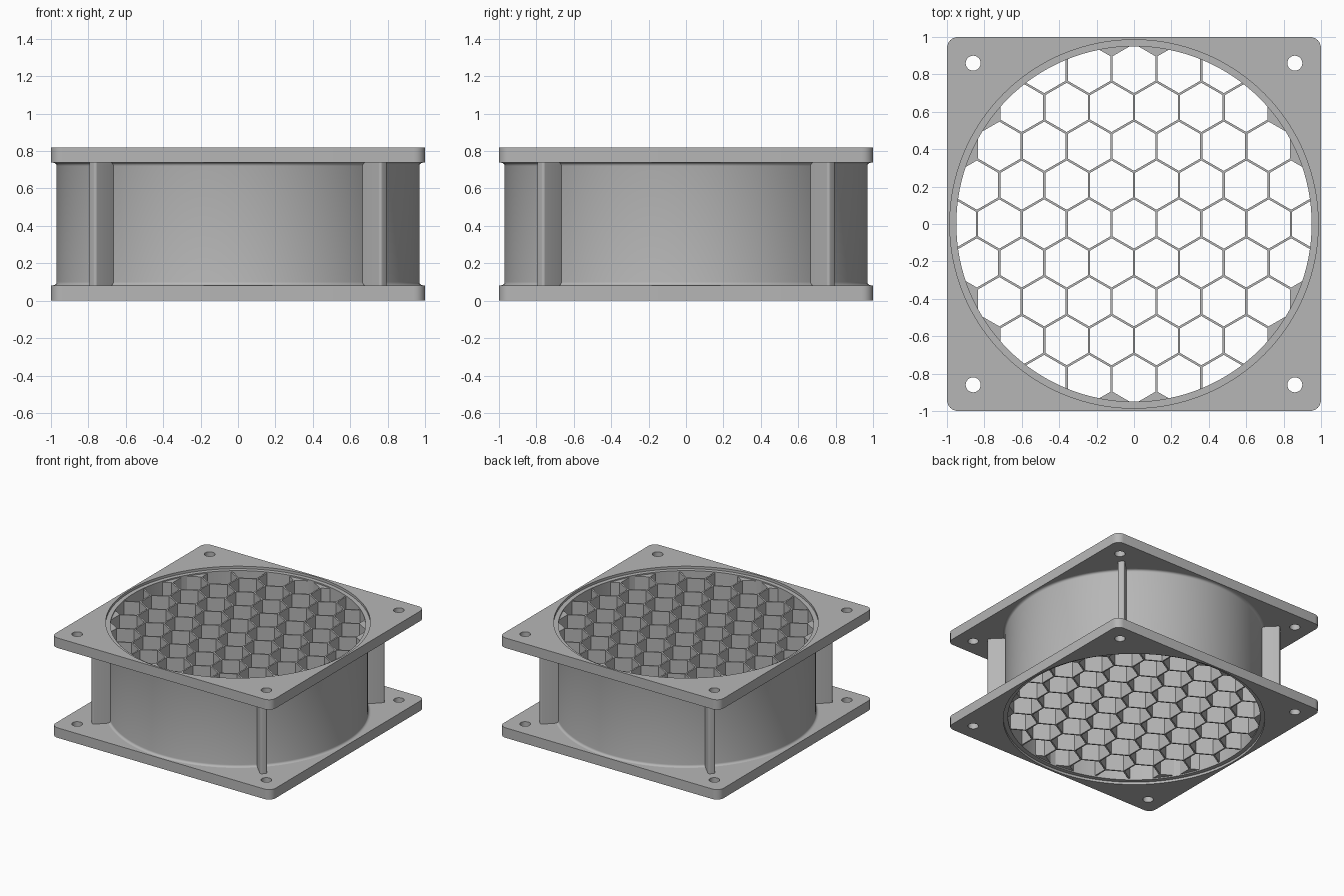
import bpy, bmesh, math
from mathutils import Vector

if "Cube" in bpy.data.objects:
    bpy.data.objects.remove(bpy.data.objects["Cube"], do_unlink=True)

HEIGHT, PLATE = 0.82, 0.082        # overall height, flange thickness
TUBE_IN, TUBE_OUT, RECESS = 0.95, 0.97, 0.985
STEP = 0.02                        # depth of the recessed rim
PITCH, WALL = 0.24, 0.012          # honeycomb spacing and wall thickness
SEG = 128

grey = bpy.data.materials.new("plain grey")
grey.use_nodes = True
grey.diffuse_color = (0.47, 0.47, 0.47, 1)
grey.node_tree.nodes["Principled BSDF"].inputs["Base Color"].default_value = (0.47, 0.47, 0.47, 1)


def circle(x, y, r, n, start=0.0):
    return [(x + r * math.cos(start + math.tau * i / n),
             y + r * math.sin(start + math.tau * i / n)) for i in range(n)]


def rounded_rect(x0, x1, y0, y1, r, n=6):
    pts = []
    corners = [(x1 - r, y1 - r), (x0 + r, y1 - r), (x0 + r, y0 + r), (x1 - r, y0 + r)]
    for k, (cx, cy) in enumerate(corners):
        for i in range(n + 1):
            a = math.pi / 2 * (k + i / n)
            pts.append((cx + r * math.cos(a), cy + r * math.sin(a)))
    return pts


def finish(name, bm):
    bmesh.ops.recalc_face_normals(bm, faces=bm.faces)
    mesh = bpy.data.meshes.new(name)
    bm.to_mesh(mesh)
    bm.free()
    mesh.materials.append(grey)
    obj = bpy.data.objects.new(name, mesh)
    bpy.context.collection.objects.link(obj)
    return obj


def prisms(name, outlines, z0, z1):
    """Extrude each outline from z0 to z1."""
    bm = bmesh.new()
    for pts in outlines:
        face = bm.faces.new([bm.verts.new((x, y, z0)) for x, y in pts])
        ext = bmesh.ops.extrude_face_region(bm, geom=[face], use_keep_orig=True)
        top = [v for v in ext["geom"] if isinstance(v, bmesh.types.BMVert)]
        bmesh.ops.translate(bm, verts=top, vec=Vector((0, 0, z1 - z0)))
    return finish(name, bm)


def lathe(name, profile):
    """Revolve a closed (radius, z) profile about the z axis."""
    bm = bmesh.new()
    rings = [[bm.verts.new((r * math.cos(math.tau * i / SEG),
                            r * math.sin(math.tau * i / SEG), z)) for i in range(SEG)]
             for r, z in profile]
    for k, ring in enumerate(rings):
        nxt = rings[(k + 1) % len(rings)]
        for i in range(SEG):
            j = (i + 1) % SEG
            bm.faces.new((ring[i], ring[j], nxt[j], nxt[i]))
    return finish(name, bm)


def select_only(obj):
    bpy.ops.object.select_all(action='DESELECT')
    obj.select_set(True)
    bpy.context.view_layer.objects.active = obj


def cut(obj, cutter):
    select_only(obj)
    mod = obj.modifiers.new("cut", 'BOOLEAN')
    mod.operation, mod.solver, mod.object = 'DIFFERENCE', 'EXACT', cutter
    bpy.ops.object.modifier_apply(modifier=mod.name)
    bpy.data.objects.remove(cutter, do_unlink=True)


parts = []

# Square flanges with a large bore and four screw holes
for name, z in (("bottom_flange", 0.0), ("top_flange", HEIGHT - PLATE)):
    flange = prisms(name, [rounded_rect(-1, 1, -1, 1, 0.06)], z, z + PLATE)
    holes = [circle(sx * 0.86, sy * 0.86, 0.04, 32) for sx in (-1, 1) for sy in (-1, 1)]
    holes.append(circle(0, 0, RECESS, SEG))
    cut(flange, prisms("hole_cutter", holes, z - 0.1, z + PLATE + 0.1))
    parts.append(flange)

# Round duct with small fillets at the flanges and a stepped rim
fillet = 0.018
lower = [(TUBE_IN, STEP), (RECESS + 0.003, STEP)]
for i in range(5):
    a = math.pi / 2 * i / 4
    lower.append((TUBE_OUT + fillet * (1 - math.sin(a)),
                  PLATE + fillet * (1 - math.cos(a))))
upper = [(r, HEIGHT - z) for r, z in reversed(lower)]
parts.append(lathe("duct_tube", lower + upper))

# Honeycomb core: a solid disc pierced by hexagonal cells
core = prisms("honeycomb_core", [circle(0, 0, TUBE_IN + 0.004, SEG)],
              STEP + 0.01, HEIGHT - STEP - 0.01)
cell_radius = (PITCH - WALL) / math.sqrt(3)
cells = []
for row in range(-5, 6):
    for col in range(-5, 6):
        x = (col + 0.5 * (row % 2)) * PITCH
        y = row * PITCH * math.sqrt(3) / 2
        if math.hypot(x, y) < 1.0:
            cells.append(circle(x, y, cell_radius, 6, math.pi / 6))
cut(core, prisms("cell_cutter", cells, -0.1, HEIGHT + 0.1))
parts.append(core)

# Diagonal ribs joining the flanges at the four corners
for k, name in enumerate(("back_left", "back_right", "front_right", "front_left")):
    rib = prisms(name + "_rib", [rounded_rect(0.955, 1.105, -0.027, 0.027, 0.014)],
                 PLATE - 0.01, HEIGHT - PLATE + 0.01)
    rib.rotation_euler.z = math.pi / 4 + k * math.pi / 2
    parts.append(rib)

for obj in parts:
    select_only(obj)
    bpy.ops.object.shade_smooth_by_angle(angle=math.radians(30))
